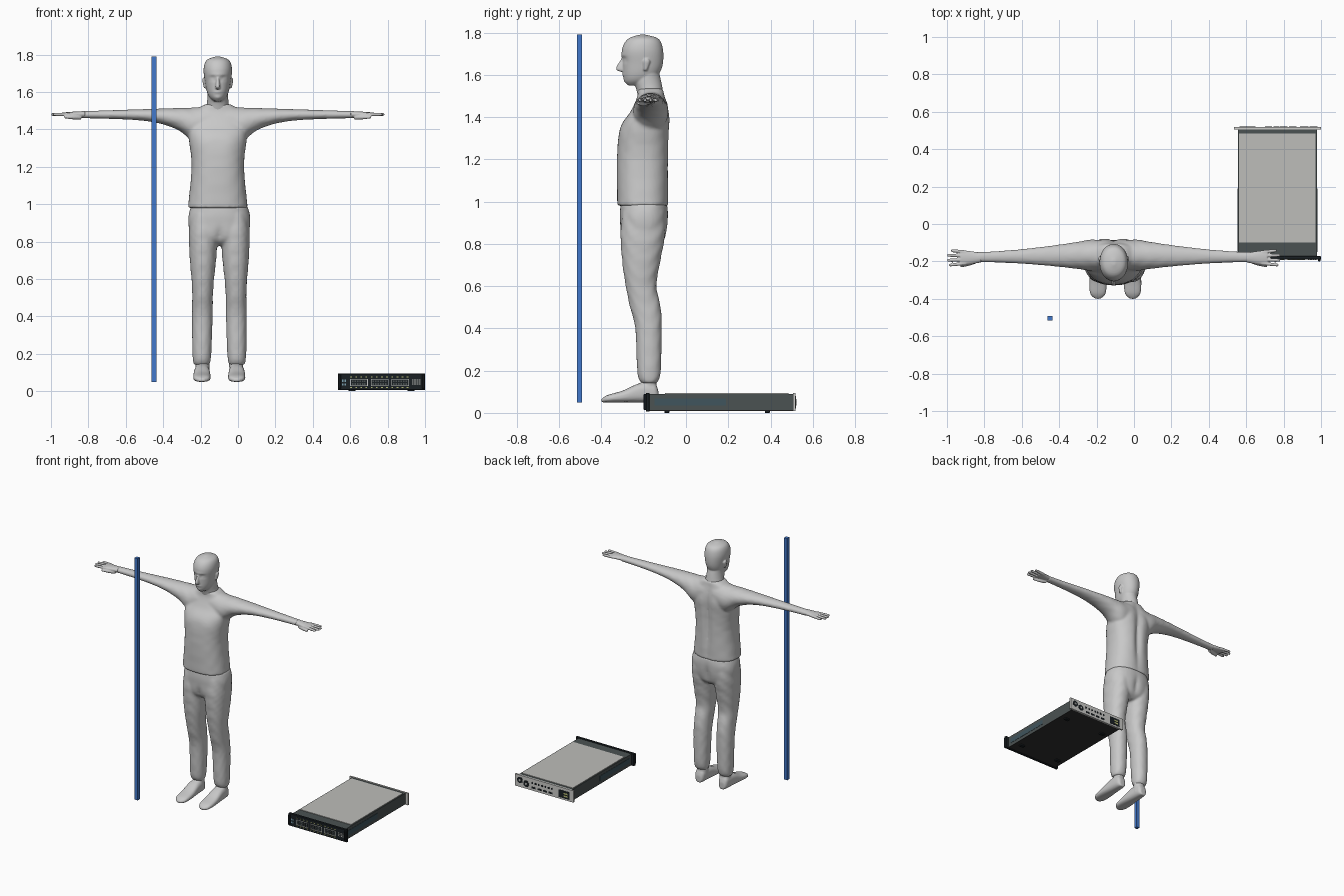
import bpy, bmesh, math
from mathutils import Matrix, Vector

cube = bpy.data.objects.get("Cube")
if cube:
    bpy.data.objects.remove(cube, do_unlink=True)


def material(name, red, green, blue):
    mat = bpy.data.materials.new(name)
    mat.use_nodes = True
    colour = (red, green, blue, 1)
    mat.diffuse_color = colour
    mat.node_tree.nodes["Principled BSDF"].inputs["Base Color"].default_value = colour
    return mat


FIGURE = material("figure grey", .58, .58, .58)
LID = material("lid grey", .51, .51, .49)
CHASSIS = material("chassis dark grey", .07, .085, .085)
UNDERSIDE = material("underside charcoal", .03, .03, .03)
BLACK = material("panel black", .01, .014, .017)
SILVER = material("rear panel silver", .6, .6, .58)
BLUE = material("pole blue", .055, .19, .6)
TEAL = material("side panel teal", .05, .09, .11)
DISPLAY = material("display light blue", .2, .36, .45)
YELLOW = material("indicator yellow", .5, .52, .18)
SIDES = (-1, 1)


def add_object(name, bm, mat):
    mesh = bpy.data.meshes.new(name)
    bmesh.ops.recalc_face_normals(bm, faces=bm.faces[:])
    bm.to_mesh(mesh)
    bm.free()
    mesh.materials.append(mat)
    obj = bpy.data.objects.new(name, mesh)
    bpy.context.scene.collection.objects.link(obj)
    return obj


def smooth_rows(rows, steps=5):
    """Catmull-Rom interpolation between the section rows."""
    points = [Vector(row) for row in rows]
    points = [points[0]] + points + [points[-1]]
    result = []
    for before, start, end, after in zip(points, points[1:], points[2:], points[3:]):
        leave, arrive = (end - before) / 2, (after - start) / 2
        for step in range(steps):
            t = step / steps
            blend = t * t * (3 - 2 * t)
            result.append(start.lerp(end, blend) + leave * t * (1 - t) ** 2 - arrive * t * t * (1 - t))
    return result + [points[-1]]


def dent(point, angle, x, z, width, height, depth, facing):
    """Push the front (-1) or back (1) of a section along y near a spot."""
    if math.sin(angle) * facing > 0:
        falloff = ((point.x - x) / width) ** 2 + ((point.z - z) / height) ** 2
        point.y += depth * abs(math.sin(angle)) * math.exp(-falloff)


def loft(bm, axis, rows, side=1, centre=0, lean=0, power=2, segments=48, wrinkle=0, dents=()):
    """Skin sections given as (position on axis, half width, low, high)."""
    rings = []
    for along, half, low, high in smooth_rows(rows):
        middle = centre + lean * (along - rows[0][0])
        ring = []
        for i in range(segments):
            angle = math.tau * i / segments
            cos, sin = math.cos(angle), math.sin(angle)
            fold = 1 + wrinkle * math.sin(along * 75 + 2 * sin + 4 * math.cos(2 * angle))
            across = middle + half * fold * math.copysign(abs(cos) ** (2 / power), cos)
            rise = (low + high + (high - low) * fold * math.copysign(abs(sin) ** (2 / power), sin)) / 2
            point = Vector({"x": (along, across, rise),
                            "y": (across, along, rise),
                            "z": (across, rise, along)}[axis])
            for spot in dents:
                dent(point, angle, *spot)
            point.x *= side
            ring.append(bm.verts.new(point))
        rings.append(ring)
    for lower, upper in zip(rings, rings[1:]):
        for i in range(segments):
            bm.faces.new((lower[i - 1], lower[i], upper[i], upper[i - 1]))
    bm.faces.new(rings[0])
    bm.faces.new(rings[-1])


def sculpted(name, bm, centre, voxel, rounds=2):
    """Fuse the lofted pieces into one smooth skin."""
    obj = add_object(name, bm, FIGURE)
    obj.location.x = centre
    remesh = obj.modifiers.new("Fuse", "REMESH")
    remesh.mode = "VOXEL"
    remesh.voxel_size = voxel
    remesh.use_smooth_shade = True
    soften = obj.modifiers.new("Soften", "SMOOTH")
    soften.factor = .5
    soften.iterations = rounds


BODY_X, LEGS_X = -.108, -.1

# Head with neck, nose, ears, eye sockets, brow and lips
bm = bmesh.new()
features = [(0, 1.6, .02, .007, -.005, -1), (0, 1.57, .02, .01, -.004, -1), (0, 1.69, .05, .008, -.003, -1)]
for side in SIDES:
    features += [(side * .03, 1.67, .017, .01, .012, -1), (side * .03, 1.665, .01, .005, -.005, -1)]
loft(bm, "z", [(1.55, .02, -.275, -.2), (1.57, .043, -.29, -.16), (1.6, .058, -.297, -.13), (1.65, .068, -.3, -.11),
               (1.72, .076, -.303, -.109), (1.77, .06, -.275, -.13), (1.79, .01, -.22, -.19)],
     power=2.1, segments=72, dents=features)
loft(bm, "z", [(1.47, .08, -.22, -.1), (1.53, .06, -.235, -.11), (1.58, .055, -.25, -.12), (1.62, .055, -.23, -.13)])
loft(bm, "z", [(1.68, .006, -.304, -.28), (1.63, .013, -.332, -.28), (1.615, .011, -.312, -.28)])
for side in SIDES:
    loft(bm, "z", [(1.62, .006, -.2, -.185), (1.66, .009, -.203, -.17), (1.675, .006, -.195, -.178)],
         side, centre=.069, lean=.1)
sculpted("head", bm, BODY_X, .0045)

# Shirt: torso with a spine groove, shoulder blades and chest
bm = bmesh.new()
back_and_chest = [(0, 1.25, .022, .2, -.02, 1)]
for side in SIDES:
    back_and_chest += [(side * .07, 1.39, .04, .06, .006, 1), (side * .07, 1.32, .05, .04, -.003, -1)]
loft(bm, "z", [(.98, .16, -.325, -.083), (1.2, .14, -.327, -.082), (1.35, .155, -.31, -.08),
               (1.43, .16, -.26, -.083), (1.5, .12, -.23, -.1), (1.535, .066, -.23, -.106)],
     power=2.4, segments=64, wrinkle=.004, dents=back_and_chest)


def sleeve_section(fraction):
    """Sleeves taper quickly at the armpit, then slowly to the wrist."""
    left = 1 - fraction
    return (.12 + .62 * fraction, .028 + .055 * left ** 1.7,
            1.445 + .015 * fraction - .115 * left ** 5, 1.497 + .02 * left)


for side in SIDES:
    sleeve = [(.035, .078, 1.36, 1.53)] + [sleeve_section(i / 8) for i in range(9)]
    loft(bm, "x", sleeve, side, centre=-.165, lean=-.018, wrinkle=.008)
sculpted("shirt", bm, BODY_X, .008, rounds=5)

# Trousers: hips, seat crease and two legs
bm = bmesh.new()
loft(bm, "z", [(.78, .06, -.26, -.14), (.82, .145, -.305, -.1), (.92, .166, -.313, -.084), (.99, .15, -.31, -.09)],
     power=2.4, segments=64, wrinkle=.004, dents=[(0, .87, .02, .06, -.012, 1), (0, .83, .02, .04, .014, -1)])
for side in SIDES:
    loft(bm, "z", [(.14, .04, -.21, -.14), (.19, .05, -.23, -.12), (.4, .055, -.24, -.115), (.5, .055, -.265, -.12),
                   (.6, .06, -.285, -.14), (.7, .07, -.3, -.125), (.84, .077, -.31, -.1), (.95, .07, -.3, -.1)],
         side, centre=.094, lean=-.012, power=2.2, wrinkle=.014)
sculpted("trousers", bm, LEGS_X, .008, rounds=5)

# Shoes
SOLE = .05
bm = bmesh.new()
for side in SIDES:
    loft(bm, "y", [(y, half, SOLE, top) for y, half, top in
                   ((-.13, .02, .1), (-.15, .035, .14), (-.22, .042, .14),
                    (-.3, .046, .105), (-.37, .042, .085), (-.4, .015, .067))],
         side, centre=.093, power=2.6)
    loft(bm, "z", [(.08, .036, -.21, -.14), (.17, .038, -.21, -.14)], side, centre=.09)
sculpted("shoes", bm, LEGS_X, .006)

# Hands: palm, four fingers and thumb
bm = bmesh.new()


def hand_piece(rows, side, middle, **options):
    loft(bm, "x", [(x, half, middle - thick, middle + thick) for x, half, thick in rows], side, **options)


for side in SIDES:
    hand_piece([(.71, .026, .018), (.78, .037, .014), (.82, .037, .011)], side, 1.48, centre=-.18)
    for finger, tip in enumerate((.87, .89, .89, .88)):
        hand_piece([(.79, .009, .01), (tip - .01, .008, .008), (tip, .004, .004)], side, 1.48,
                   centre=-.15 - .02 * finger, lean=.1 - .07 * finger)
    hand_piece([(.73, .013, .013), (.77, .013, .012), (.82, .006, .006)], side, 1.465, centre=-.195, lean=-.35)
sculpted("hands", bm, BODY_X, .004, rounds=1)


def boxes(name, mat, spans, bevel=0):
    """Boxes, each given as left, right, front, back, bottom, top."""
    bm = bmesh.new()
    for left, right, front, back, bottom, top in spans:
        low, high = Vector((left, front, bottom)), Vector((right, back, top))
        place = Matrix.Translation((low + high) / 2)
        bmesh.ops.create_cube(bm, size=1, matrix=place @ Matrix.Diagonal(high - low).to_4x4())
    if bevel:
        bmesh.ops.bevel(bm, geom=bm.edges[:], offset=bevel, segments=1, affect="EDGES")
    add_object(name, bm, mat)


def discs(name, mat, spots, y, radius):
    """Thin round plates facing along y."""
    bm = bmesh.new()
    for x, z in spots:
        turn = Matrix.Translation((x, y, z)) @ Matrix.Rotation(math.pi / 2, 4, "X")
        bmesh.ops.create_cone(bm, cap_ends=True, segments=20, radius1=radius, radius2=radius,
                              depth=.004, matrix=turn)
    add_object(name, bm, mat)


def plates(name, mat, corners, width, height, face):
    """Equal thin plates on a panel face, placed by their lower left corners."""
    boxes(name, mat, [(x, x + width, face - .002, face + .002, z, z + height) for x, z in corners])


# Measuring pole
boxes("pole", BLUE, [(-.462, -.437, -.517, -.492, SOLE, 1.79)])

# Equipment case
LEFT, RIGHT, FRONT, BACK, TOP = .555, .978, -.19, .518, .09
boxes("case_body", CHASSIS, [(LEFT, RIGHT, FRONT + .01, BACK - .01, .013, TOP)])
boxes("case_lid", LID, [(LEFT + .007, RIGHT - .007, -.1, .485, TOP, TOP + .004)])
boxes("case_underside", UNDERSIDE, [(LEFT, RIGHT, FRONT + .01, BACK - .01, .01, .013)])
boxes("case_feet", BLACK, [(x - .018, x + .018, y - .012, y + .012, 0, .012)
                           for x in (.61, .925) for y in (-.09, .385)], bevel=.002)
boxes("side_plates", TEAL, [(x - .002, x + .002, -.15, .19, .034, .068) for x in (LEFT, RIGHT)])

# Front panel with handles, ports, grid and lights
FLANGE_LEFT, FLANGE_RIGHT = .535, 1
boxes("front_panel", BLACK, [(FLANGE_LEFT, FLANGE_RIGHT, FRONT, FRONT + .018, .006, TOP + .005)], bevel=.002)
boxes("front_handles", BLACK, [(x - .007, x + .007, FRONT - .01, FRONT + .01, .014, TOP)
                               for x in (FLANGE_LEFT + .01, FLANGE_RIGHT - .01)], bevel=.003)
PORTS = [.6 + .11 * i for i in range(3)]
plates("port_frame_rails", SILVER, [(x, z) for x in PORTS for z in (.028, .062)], .094, .003, FRONT)
plates("port_frame_posts", SILVER, [(x + step, .028) for x in PORTS for step in (0, .091)], .003, .036, FRONT)
plates("port_contacts", CHASSIS, [(x + .01 + i * .013, z) for x in PORTS for i in range(6) for z in (.034, .048)],
       .008, .01, FRONT)
plates("vent_grid", LID, [(.93 + i * .012, .036 + j * .01) for i in range(4) for j in range(3)], .009, .006, FRONT)
plates("status_display", DISPLAY, [(LEFT + i * .014, z) for i in range(2) for z in (.03, .05)], .009, .012, FRONT)
plates("front_indicators", YELLOW, [(x + i * .027, z) for x in PORTS for i in range(4) for z in (.018, .074)],
       .01, .005, FRONT)

# Rear panel with fans, sockets and power inlet
boxes("rear_panel", SILVER, [(FLANGE_LEFT, FLANGE_RIGHT, BACK - .012, BACK, .008, TOP + .003)])
FANS = [(.96, .058), (.91, .044)]
discs("fan_grilles", BLACK, FANS, BACK, .022)
discs("fan_hubs", LID, FANS, BACK + .002, .008)
plates("wide_sockets", BLACK, [(.7 + i * .045, .024) for i in range(4)], .03, .012, BACK)
plates("small_sockets", BLACK, [(.7 + i * .026, .056) for i in range(7)], .012, .012, BACK)
plates("power_inlet", BLACK, [(.565, .02)], .085, .054, BACK)
plates("power_label", YELLOW, [(.58, z) for z in (.032, .05)], .03, .01, BACK + .001)
